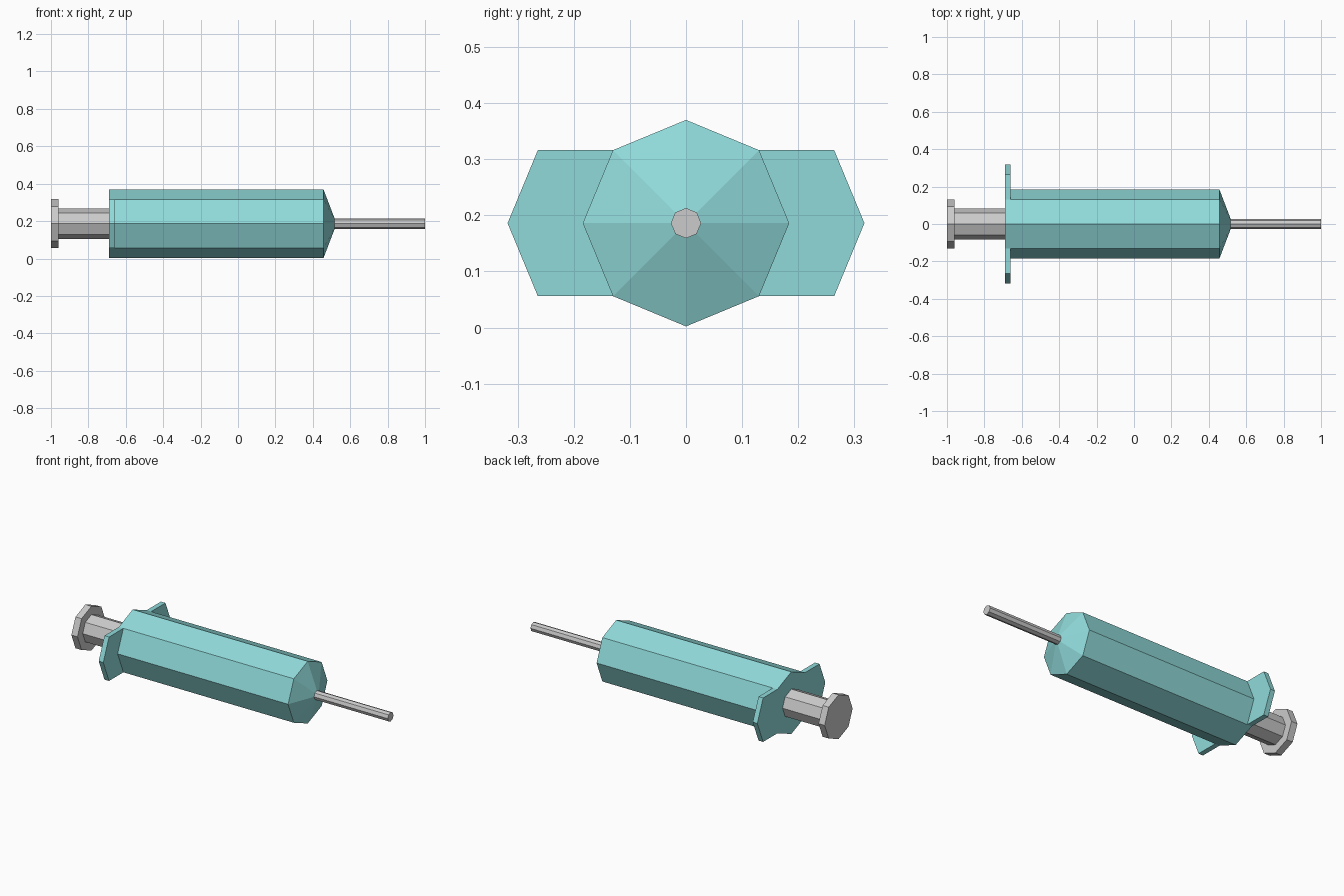
import bpy, bmesh
from math import sin, cos, tau

if "Cube" in bpy.data.objects:
    bpy.data.objects.remove(bpy.data.objects["Cube"])

SIDES = 8
AXIS_Z = 0.186


def lathe(bm, rings):
    """Loft octagons along x from (x, radius) pairs and cap both ends."""
    loops = [[bm.verts.new((x, r * sin(tau * i / SIDES), AXIS_Z + r * cos(tau * i / SIDES)))
              for i in range(SIDES)] for x, r in rings]
    bands = []
    for a, b in zip(loops, loops[1:]):
        bands.append([bm.faces.new((a[i], a[(i + 1) % SIDES], b[(i + 1) % SIDES], b[i]))
                      for i in range(SIDES)])
    bm.faces.new(loops[0])
    bm.faces.new(loops[-1])
    return bands


def finish(bm, name, material=None):
    bmesh.ops.recalc_face_normals(bm, faces=bm.faces[:])
    mesh = bpy.data.meshes.new(name)
    bm.to_mesh(mesh)
    bm.free()
    obj = bpy.data.objects.new(name, mesh)
    bpy.context.collection.objects.link(obj)
    if material:
        mesh.materials.append(material)
    return obj


teal = bpy.data.materials.new("teal_plastic")
teal.diffuse_color = (0.28, 0.7, 0.7, 1)
teal.use_nodes = True
teal.node_tree.nodes["Principled BSDF"].inputs["Base Color"].default_value = teal.diffuse_color

# Barrel with tapered nose; finger grips are extruded from the rear band
bm = bmesh.new()
bands = lathe(bm, [(-0.69, 0.184), (-0.66, 0.184), (0.457, 0.184), (0.517, 0.027)])
for side in (-1, 1):
    faces = [f for f in bands[0] if f.is_valid and side * f.calc_center_median().y > 0.1]
    new = bmesh.ops.extrude_face_region(bm, geom=faces)["geom"]
    verts = [g for g in new if isinstance(g, bmesh.types.BMVert)]
    bmesh.ops.translate(bm, verts=verts, vec=(0, side * 0.134, 0))
    bmesh.ops.delete(bm, geom=[f for f in faces if f.is_valid], context='FACES_ONLY')
    bands[0] = [f for f in bands[0] if f.is_valid]
finish(bm, "barrel", teal)

# Plunger: thumb disc and rod
bm = bmesh.new()
lathe(bm, [(-1.0, 0.131), (-0.96, 0.131), (-0.96, 0.082), (-0.69, 0.082)])
finish(bm, "plunger")

# Needle
bm = bmesh.new()
lathe(bm, [(0.517, 0.027), (1.0, 0.027)])
finish(bm, "needle")
